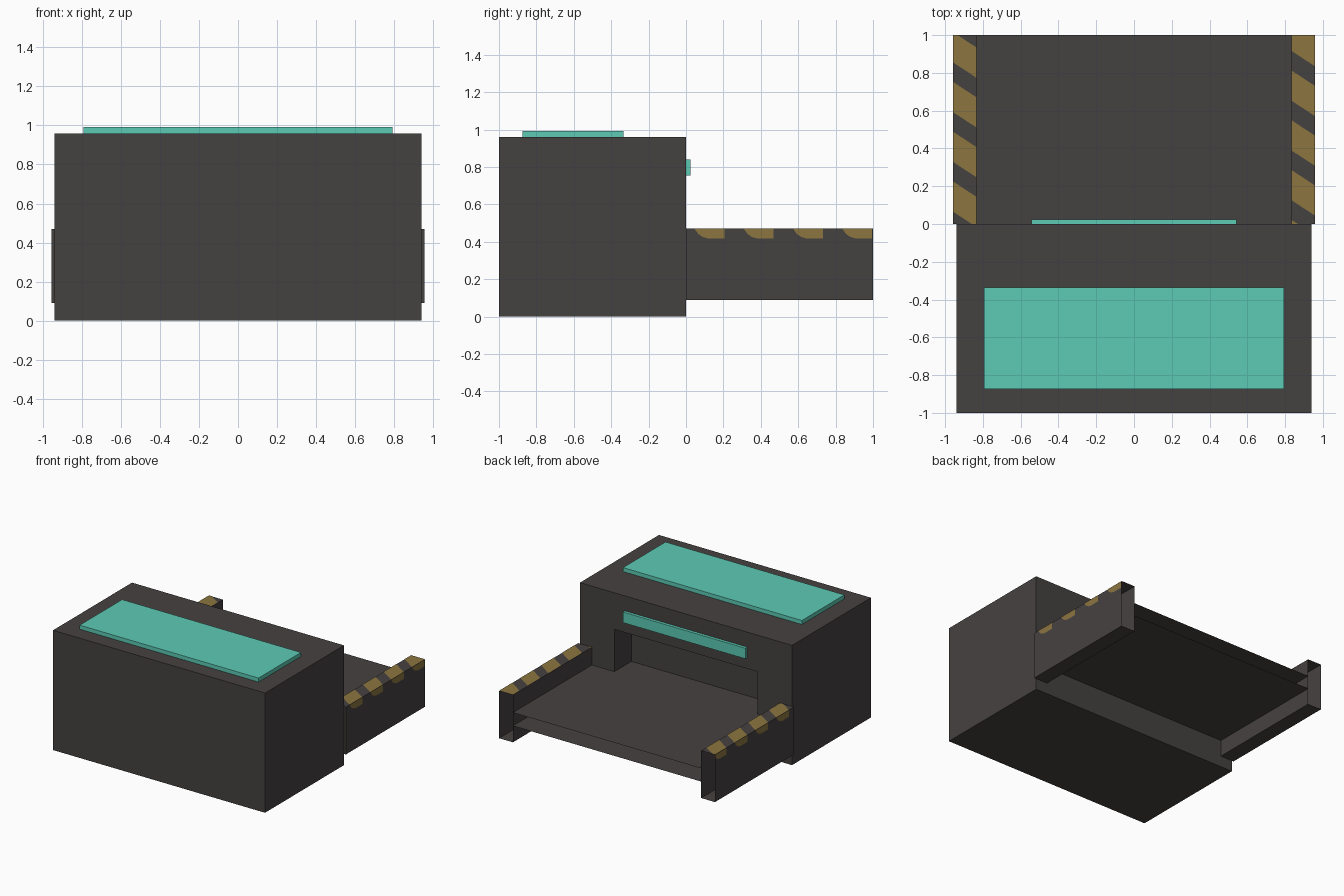
import bpy, bmesh

if "Cube" in bpy.data.objects:
    bpy.data.objects.remove(bpy.data.objects["Cube"])


def material(name, rgb):
    m = bpy.data.materials.new(name)
    m.diffuse_color = (*rgb, 1)
    m.use_nodes = True
    m.node_tree.nodes["Principled BSDF"].inputs["Base Color"].default_value = m.diffuse_color
    return m


GREY = material("dark grey", (0.060, 0.054, 0.052))
TEAL = material("teal", (0.109, 0.597, 0.462))
GOLD = material("dull gold", (0.262, 0.178, 0.051))


def finish(bm, name, mat, recalc=True):
    if recalc:
        bmesh.ops.recalc_face_normals(bm, faces=bm.faces[:])
    me = bpy.data.meshes.new(name)
    bm.to_mesh(me)
    bm.free()
    me.materials.append(mat)
    ob = bpy.data.objects.new(name, me)
    bpy.context.collection.objects.link(ob)
    return ob


def rect(x, z0, z1, y):
    return [(-x, y, z0), (x, y, z0), (x, y, z1), (-x, y, z1)]


def loft(name, rings, mat):
    """Join rectangles in order and cap both ends."""
    bm = bmesh.new()
    loops = [[bm.verts.new(p) for p in r] for r in rings]
    for a, b in zip(loops, loops[1:]):
        for i in range(4):
            j = (i + 1) % 4
            bm.faces.new((a[i], a[j], b[j], b[i]))
    bm.faces.new(loops[0])
    bm.faces.new(loops[-1])
    return finish(bm, name, mat)


def box(name, x, y, z, mat, open_back=False):
    bm = bmesh.new()
    bmesh.ops.create_cube(bm, size=1)
    for v in bm.verts:
        v.co = [lo + (c + 0.5) * (hi - lo) for c, (lo, hi) in zip(v.co, (x, y, z))]
    if open_back:
        bm.normal_update()
        bmesh.ops.delete(bm, geom=[f for f in bm.faces if f.normal.y > 0.9],
                         context='FACES_ONLY')
    return finish(bm, name, mat, not open_back)


# Main housing, with a shallow recess in its back
loft("housing", [rect(0.94, 0, 0.96, -1), rect(0.94, 0, 0.96, 0),
                 rect(0.635, 0.328, 0.667, 0), rect(0.635, 0.328, 0.667, -0.215)], GREY)

# Teal panels on the roof and above the opening
box("roof_panel", (-0.793, 0.793), (-0.873, -0.335), (0.96, 0.992), TEAL)
box("back_strip", (-0.543, 0.543), (0, 0.024), (0.755, 0.84), TEAL)

# Hollow deck, open at its far end
box("deck", (-0.835, 0.835), (0, 1), (0.222, 0.328), GREY, True)

# Side rails with slanted warning stripes
INNER, OUTER, TOP = 0.835, 0.957, 0.47
PITCH, SLANT, GAP = 0.2635, 0.08, 0.0015


def stripes(name, side):
    bm = bmesh.new()
    for k in range(-1, 4):
        a = 0.045 + k * PITCH
        b = a + 0.16
        # Slanted band on the rail top
        top = [(OUTER, a, TOP + GAP), (OUTER, b, TOP + GAP),
               (INNER, b + SLANT, TOP + GAP), (INNER, a + SLANT, TOP + GAP)]
        # Rounded end of the band folded over the outer side
        fold = [(OUTER + GAP, y, z) for y, z in
                ((a, TOP), (a + 0.02, 0.442), (a + 0.045, 0.425),
                 (a + 0.075, 0.417), (b, 0.417), (b, TOP))]
        for pts in (top, fold):
            bm.faces.new([bm.verts.new((side * x, y if side > 0 else 1.06 - y, z))
                          for x, y, z in pts])
    # Trim to the rail length
    for y, n in ((0, -1), (1, 1)):
        bmesh.ops.bisect_plane(bm, geom=bm.verts[:] + bm.edges[:] + bm.faces[:],
                               plane_co=(0, y, 0), plane_no=(0, n, 0), clear_outer=True)
    bm.normal_update()
    flip = [f for f in bm.faces if f.normal.z < -0.5 or f.normal.x * side < -0.5]
    bmesh.ops.reverse_faces(bm, faces=flip)
    finish(bm, name, GOLD, False)


for label, side in (("right", 1), ("left", -1)):
    xs = sorted((side * INNER, side * OUTER))
    box(label + "_rail", xs, (0, 1), (0.09, TOP), GREY, True)
    stripes(label + "_rail_stripes", side)
